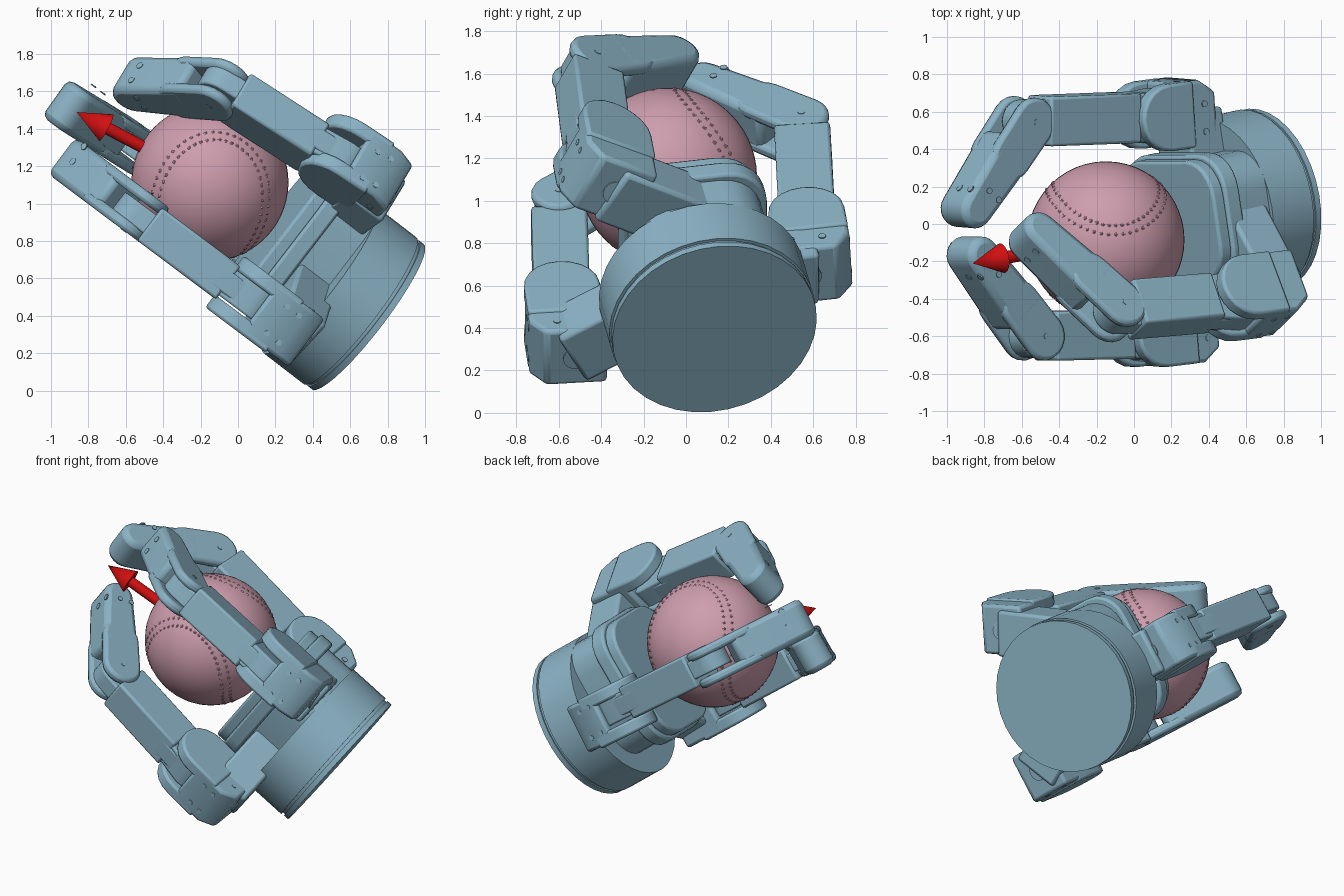
import bpy, bmesh, math
from mathutils import Vector as V, Matrix

if "Cube" in bpy.data.objects:
    bpy.data.objects.remove(bpy.data.objects["Cube"])


def material(name, rgb):
    m = bpy.data.materials.new(name)
    m.use_nodes = True
    m.diffuse_color = (*rgb, 1)
    m.node_tree.nodes["Principled BSDF"].inputs["Base Color"].default_value = (*rgb, 1)
    return m


BLUE = material("steel blue", (0.26, 0.45, 0.56))
PINK = material("dusty pink", (0.62, 0.34, 0.42))
RED = material("bright red", (0.65, 0.005, 0.005))
made = []


def finish(name, bm, mat, bevel=0):
    bmesh.ops.recalc_face_normals(bm, faces=bm.faces)
    me = bpy.data.meshes.new(name)
    bm.to_mesh(me)
    bm.free()
    me.materials.append(mat)
    ob = bpy.data.objects.new(name, me)
    bpy.context.collection.objects.link(ob)
    made.append(ob)
    if bevel:
        mod = ob.modifiers.new("Bevel", "BEVEL")
        mod.width, mod.segments = bevel, 2
        mod.limit_method, mod.angle_limit = "ANGLE", math.radians(50)
    return ob


def solid(name, profile, origin, d, w, width, shift=0, bevel=0.02, mat=BLUE):
    """Extrude a (depth, along) profile by width, centred on shift, along w."""
    w = w.normalized()
    d = (d - w * d.dot(w)).normalized()
    o = w.cross(d)
    bm = bmesh.new()
    start = origin + w * (shift - width / 2)
    face = bm.faces.new([bm.verts.new(start + o * u + d * v) for u, v in profile])
    new = bmesh.ops.extrude_face_region(bm, geom=[face])["geom"]
    bmesh.ops.translate(bm, vec=w * width, verts=[g for g in new if isinstance(g, bmesh.types.BMVert)])
    return finish(name, bm, mat, bevel)


def arc(r, v, a0, a1, n=10, u=0):
    return [(u + r * math.cos(math.radians(a0 + (a1 - a0) * i / n)),
             v + r * math.sin(math.radians(a0 + (a1 - a0) * i / n))) for i in range(n + 1)]


def box(depth, v0, v1):
    h = depth / 2
    return [(-h, v0), (h, v0), (h, v1), (-h, v1)]


def pill(r0, r1, length):
    return arc(r0, 0, 180, 360) + arc(r1, length, 0, 180)


def rounded(half, v0, v1, r):
    """Rectangle with rounded corners."""
    s = half - r
    return (arc(r, v0 + r, 180, 270, 6, -s) + arc(r, v0 + r, 270, 360, 6, s)
            + arc(r, v1 - r, 0, 90, 6, s) + arc(r, v1 - r, 90, 180, 6, -s))


def disc(name, centre, axis, r, length, mat=BLUE, n=36):
    side = axis.orthogonal()
    return solid(name, arc(r, 0, 0, 360, n)[:-1], centre, side, axis, length, length / 2, 0, mat)


# Wrist base, stacked along the hand axis
AXIS = V((-0.78, -0.18, 0.60)).normalized()
BASE = V((0.695, 0.135, 0.395))
for name, start, end, r in (
        ("wrist_flange", 0, 0.035, 0.49), ("wrist_groove", 0.03, 0.06, 0.48),
        ("wrist_ring", 0.055, 0.085, 0.495), ("wrist_body", 0.08, 0.33, 0.495)):
    disc(name, BASE + AXIS * start, AXIS, r, end - start)

# Palm: oblong layers, longer towards the upper finger
PALM_UP = V((0.6, 0, 0.8))
for name, start, end, inset in (
        ("palm_body", 0.3, 0.54, 0.03), ("palm_pad", 0.53, 0.63, 0), ("palm_rim", 0.62, 0.70, 0.02)):
    solid(name, rounded(0.35 - inset, inset - 0.36, 0.5 - inset, 0.2), BASE + AXIS * start, PALM_UP,
          AXIS, end - start, (end - start) / 2, 0.015)

# Fingers: block end, first joint, second joint, tip, hinge axis, arm root
FINGERS = {
    "front": ((0.36, -0.55, 0.26), (0.075, -0.585, 0.48), (-0.54, -0.6, 0.955),
              (-0.82, -0.17, 1.25), (0.6, 0, 0.8), BASE + AXIS * 0.4),
    "upper": ((0.83, -0.36, 1.05), (0.54, -0.41, 1.21), (-0.1, -0.47, 1.61),
              (-0.54, -0.07, 1.635), (0.46, 0.45, 0.77), V((0.43, 0.22, 0.86))),
    "back": ((0.35, 0.61, 0.65), (0.11, 0.575, 0.84), (-0.59, 0.55, 1.32),
             (-0.865, 0.08, 1.55), (-0.58, 0.05, -0.81), BASE + AXIS * 0.42),
}


def screws(name, centre, along, w, offset, spots):
    """Small screw heads on both hinge sides of a link."""
    w = w.normalized()
    along = along.normalized()
    out = w.cross(along)
    for i, (u, v) in enumerate(spots):
        for s in (-1, 1):
            disc(f"{name}_{i}", centre + out * u + along * v + w * s * (offset - 0.003),
                 w * s, 0.018, 0.006, n=10)


for key, data in FINGERS.items():
    k, j1, j2, tip, w, root = (V(p) for p in data)
    # Arm from the palm to the knuckle
    reach = k + (j1 - k) * 0.48 - root
    solid(key + "_arm", box(0.3, 0, reach.length), root, reach, AXIS, 0.25)

    # Knuckle: block chamfered on the outside, two round cheeks at the first joint
    d0 = j1 - k
    r = 0.18
    n = d0.length
    solid(key + "_knuckle", [(-r, 0), (r - 0.07, 0), (r, 0.1), (r, n - 0.04), (-r, n - 0.04)],
          k, d0, w, 0.32, bevel=0.02)
    for s in (-1, 1):
        solid(key + "_knuckle_cheek", [(-r, 0.15), (r, 0.15)] + arc(r, n, 0, 180),
              k, d0, w, 0.085, s * 0.13, 0.015)
    screws(key + "_knuckle_screw", k, d0, w, 0.16, [(0.05, 0.08), (-0.1, 0.08)])
    dn = d0.normalized()
    out = w.cross(dn).normalized()
    for i, (a, b) in enumerate(((0.13, 0.09), (0.13, -0.09), (0.21, 0.09), (0.21, -0.09))):
        disc(f"{key}_cap_screw_{i}", k + dn * a + out * (r - 0.003) + w.normalized() * b, out, 0.016, 0.006, n=10)
    # Rod socket at the outer end of the block
    disc(key + "_socket", k - dn * 0.003 - out * 0.03, -dn, 0.06, 0.007, n=20)

    # Proximal link: narrow lug through both hinges, wide box between
    d1 = j2 - j1
    solid(key + "_lug", pill(0.14, 0.115, d1.length), j1, d1, w, 0.12, bevel=0.01)
    solid(key + "_link_root", pill(0.15, 0.12, 0.2), j1, d1, w, 0.165, bevel=0.01)
    solid(key + "_proximal_link", box(0.265, 0.16, d1.length - 0.09), j1, d1, w, 0.22, bevel=0.015)

    # Distal link: forked cheeks around the hinge, solid tapered fingertip
    d2 = tip - j2
    n = d2.length
    for s in (-1, 1):
        solid(key + "_fork_cheek", pill(0.13, 0.125, n * 0.4), j2, d2, w, 0.06, s * 0.092, 0.02)
    solid(key + "_fingertip", [(-0.125, 0.15), (0.125, 0.15)] + arc(0.1, n, 0, 180),
          j2, d2, w, 0.245, bevel=0.035)
    screws(key + "_tip_screw", j2, d2, w, 0.122, [(0, 0.0), (0.04, n - 0.1), (-0.04, n - 0.1)])
    dn = d2.normalized()
    out = w.cross(dn).normalized()
    for i, b in enumerate((-0.05, 0.05)):
        disc(f"{key}_nail_screw_{i}", j2 + dn * (n - 0.06) + out * 0.1 + w.normalized() * b, out, 0.02, 0.008, n=10)

# Ball
CENTRE = V((-0.15, -0.085, 1.113))
R = 0.42
bm = bmesh.new()
bmesh.ops.create_uvsphere(bm, u_segments=48, v_segments=28, radius=R,
                          matrix=Matrix.Translation(CENTRE))
finish("ball", bm, PINK)

# Stitches: paired bumps along the seam
lobe = V((0, -0.92, -0.39)).normalized()
up = V((0.2, -0.39, 0.92))
up = (up - lobe * up.dot(lobe)).normalized()
side = up.cross(lobe)


def seam(t):
    x = 0.75 * math.cos(t) + 0.25 * math.cos(3 * t)
    y = 0.75 * math.sin(t) - 0.25 * math.sin(3 * t)
    z = math.sqrt(0.75) * math.sin(2 * t)
    return (lobe * (x + y) / math.sqrt(2) + side * (y - x) / math.sqrt(2) + up * z).normalized()


bm = bmesh.new()
COUNT = 108
for i in range(COUNT):
    t = math.tau * i / COUNT
    p = seam(t)
    across = p.cross(seam(t + 0.01) - p).normalized()
    for s in (-1, 1):
        spot = (p + across * s * 0.06).normalized()
        bmesh.ops.create_icosphere(bm, subdivisions=1, radius=0.014,
                                   matrix=Matrix.Translation(CENTRE + spot * (R - 0.008)))
finish("ball_stitches", bm, PINK)

# Direction arrow rising out of the ball
ARROW = V((-0.71, -0.125, 0.375)).normalized()
disc("arrow_shaft", CENTRE + ARROW * 0.3, ARROW, 0.034, 0.36, RED, 20)
bm = bmesh.new()
spin = ARROW.to_track_quat("Z", "Y").to_matrix().to_4x4()
bmesh.ops.create_cone(bm, cap_ends=True, segments=24, radius1=0.08, radius2=0, depth=0.18,
                      matrix=Matrix.Translation(CENTRE + ARROW * 0.725) @ spin)
finish("arrow_head", bm, RED)

# Smooth shading with crisp edges
bpy.ops.object.select_all(action="DESELECT")
for ob in made:
    ob.select_set(True)
bpy.context.view_layer.objects.active = made[0]
bpy.ops.object.shade_smooth_by_angle(angle=math.radians(35))
